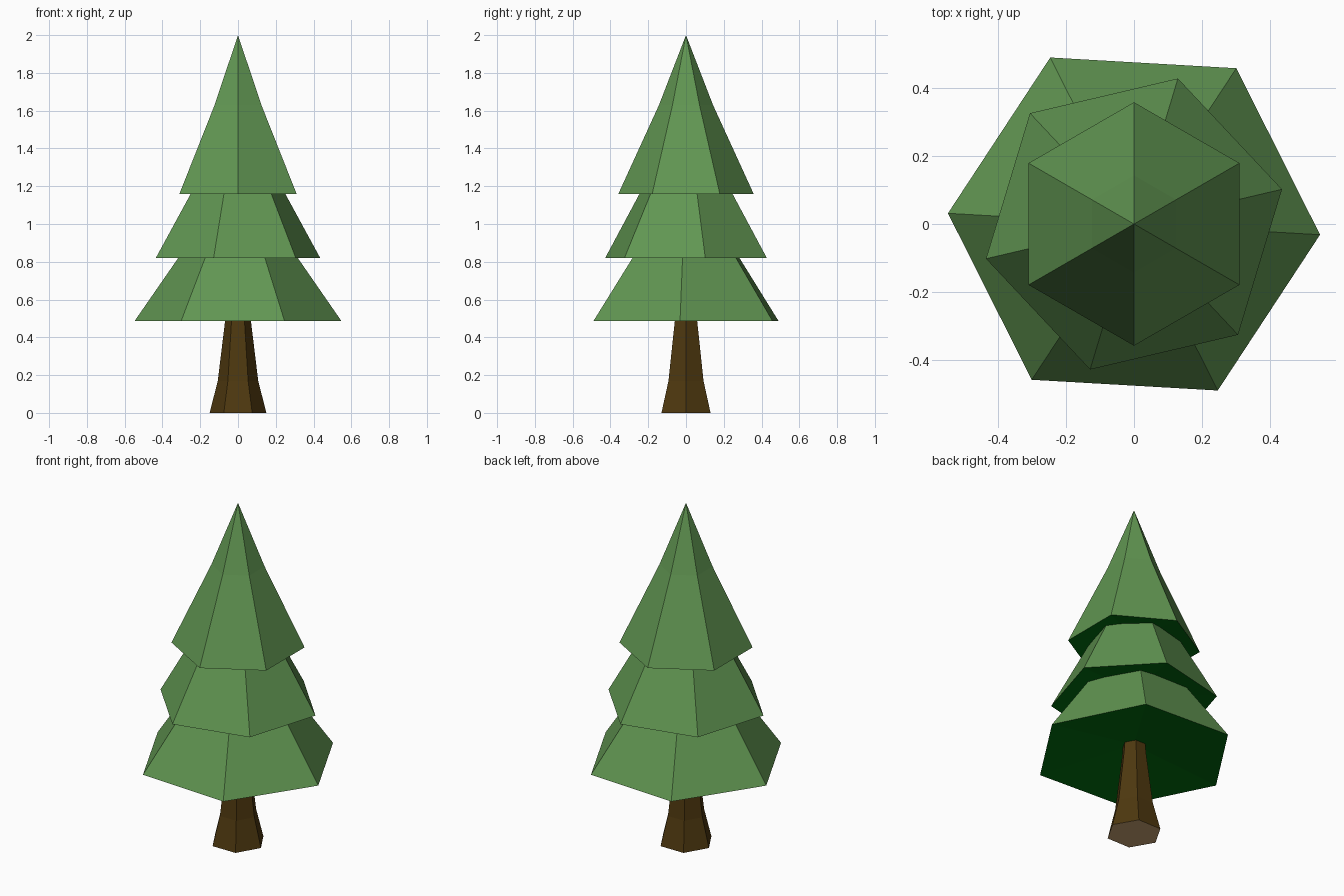
import bpy, bmesh, math

if "Cube" in bpy.data.objects:
    bpy.data.objects.remove(bpy.data.objects["Cube"])


def material(name, rgb):
    # sRGB 0-255 to linear
    lin = [(c / 255 / 12.92) if c < 11 else ((c / 255 + 0.055) / 1.055) ** 2.4 for c in rgb]
    m = bpy.data.materials.new(name)
    m.diffuse_color = (*lin, 1)
    m.use_nodes = True
    m.node_tree.nodes["Principled BSDF"].inputs["Base Color"].default_value = m.diffuse_color
    return m


leaf = material("leaf green", (97, 150, 82))
under = material("underside green", (0, 108, 14))
bark = material("bark brown", (78, 56, 15))
wood = material("cut wood", (200, 164, 115))


def lathe(name, profile, turn, side_mat, bottom_mat):
    """Six-sided solid from (radius, z) points; radius 0 makes a tip."""
    bm = bmesh.new()
    rings = []
    for r, z in profile:
        if r == 0:
            rings.append([bm.verts.new((0, 0, z))] * 6)
        else:
            rings.append([bm.verts.new((r * math.cos(math.radians(turn + 60 * i)),
                                        r * math.sin(math.radians(turn + 60 * i)), z))
                          for i in range(6)])
    for a, b in zip(rings, rings[1:]):
        for i in range(6):
            j = (i + 1) % 6
            corners = list(dict.fromkeys((a[i], a[j], b[j], b[i])))
            bm.faces.new(corners)
    # flat caps where the profile does not end in a tip
    if profile[0][0]:
        bm.faces.new(rings[0][::-1])
    if profile[-1][0]:
        bm.faces.new(rings[-1])
    bmesh.ops.recalc_face_normals(bm, faces=bm.faces[:])
    # downward faces take the bottom colour
    for f in bm.faces:
        f.normal_update()
        f.material_index = 1 if f.normal.z < -0.5 else 0
    me = bpy.data.meshes.new(name)
    bm.to_mesh(me)
    bm.free()
    me.materials.append(side_mat)
    me.materials.append(bottom_mat)
    ob = bpy.data.objects.new(name, me)
    bpy.context.collection.objects.link(ob)
    return ob


# Flared trunk
lathe("trunk", [(0.15, 0), (0.107, 0.17), (0.068, 0.49), (0.058, 0.62)], 0, bark, wood)

# Three foliage tiers, each with a slightly hollow underside
lathe("lower_foliage", [(0, 0.55), (0.548, 0.487), (0.317, 0.82), (0.19, 1.0)], -3.3, leaf, under)
lathe("middle_foliage", [(0, 0.88), (0.447, 0.82), (0.257, 1.16), (0.18, 1.3)], 13.2, leaf, under)
lathe("top_foliage", [(0, 1.21), (0.358, 1.16), (0.143, 1.63), (0, 2.0)], 30, leaf, under)
